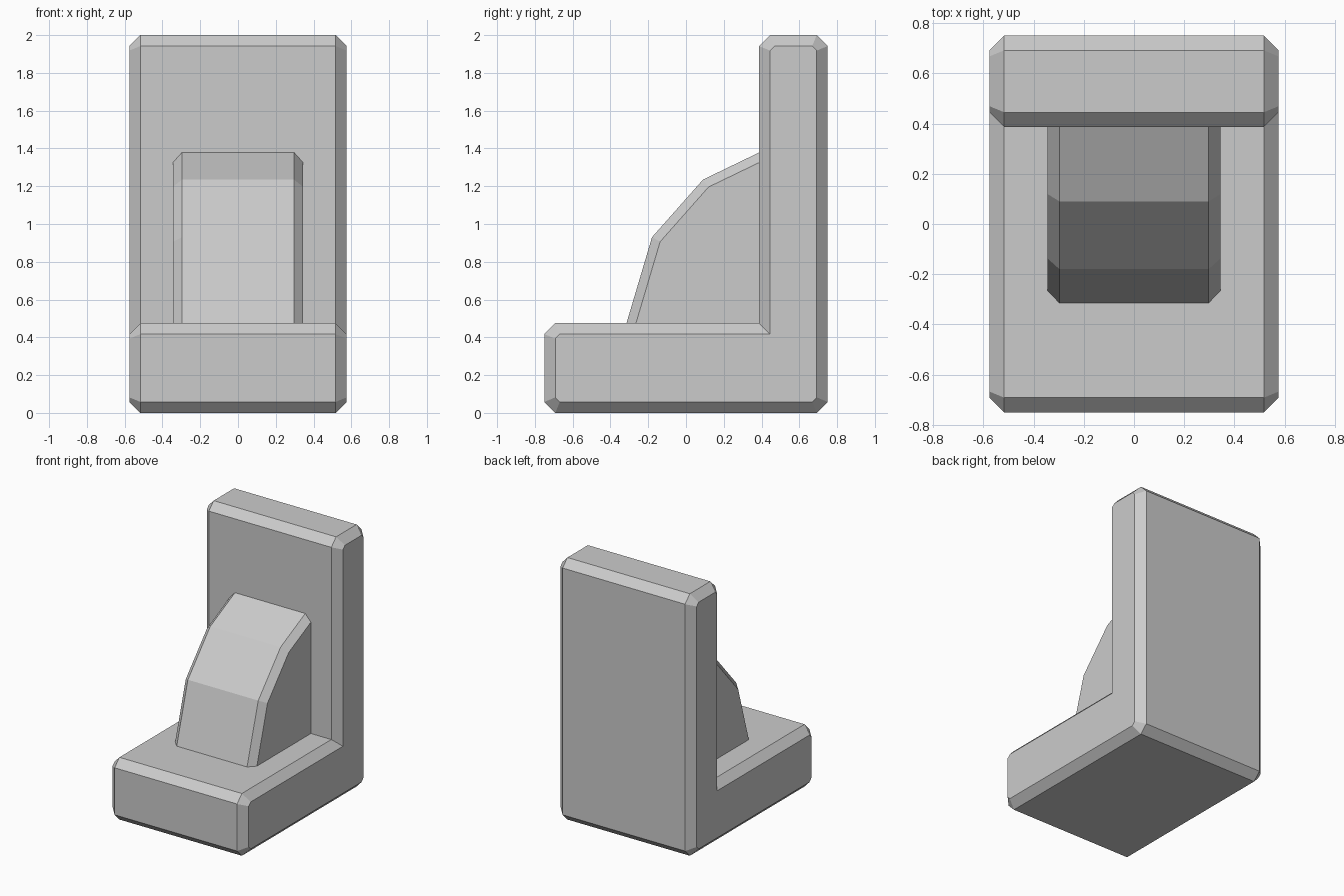
import bpy
import bmesh
from mathutils import Vector

cube = bpy.data.objects.get("Cube")
if cube:
    bpy.data.objects.remove(cube, do_unlink=True)

# Single plain grey
grey = bpy.data.materials.new("plain grey")
grey.use_nodes = True
grey.diffuse_color = (0.6, 0.6, 0.6, 1)
grey.node_tree.nodes["Principled BSDF"].inputs["Base Color"].default_value = (0.6, 0.6, 0.6, 1)


def inset(points, distance):
    """Offset a counter-clockwise (y, z) outline inwards by a distance."""
    result = []
    for i, p in enumerate(points):
        before = (p - points[i - 1]).normalized()
        after = (points[(i + 1) % len(points)] - p).normalized()
        n1 = Vector((-before.y, before.x))
        n2 = Vector((-after.y, after.x))
        result.append(p + (n1 + n2) * distance / (1 + n1.dot(n2)))
    return result


def chamfer_corners(points, size):
    """Cut each convex corner of a counter-clockwise outline."""
    result = []
    for i, p in enumerate(points):
        before = (p - points[i - 1]).normalized()
        after = (points[(i + 1) % len(points)] - p).normalized()
        if before.cross(after) > 0:
            result += [p - before * size, p + after * size]
        else:
            result.append(p)
    return result


def bevelled_slab(name, outline, half_width, bevel):
    """Extrude an outline along x, with chamfered rims on both sides."""
    small = inset(outline, bevel)
    flat = half_width - bevel
    sections = [(-half_width, small), (-flat, outline), (flat, outline), (half_width, small)]
    bm = bmesh.new()
    rings = [[bm.verts.new((x, p.x, p.y)) for p in pts] for x, pts in sections]
    for a, b in zip(rings, rings[1:]):
        for i in range(len(a)):
            bm.faces.new((a[i - 1], a[i], b[i], b[i - 1]))
    bm.faces.new(rings[0])
    bm.faces.new(rings[-1])
    bmesh.ops.recalc_face_normals(bm, faces=bm.faces)
    mesh = bpy.data.meshes.new(name)
    bm.to_mesh(mesh)
    bm.free()
    mesh.materials.append(grey)
    obj = bpy.data.objects.new(name, mesh)
    bpy.context.collection.objects.link(obj)
    return obj


# L-shaped bracket: base plate and upright back in one piece
corners = [Vector(p) for p in ((-0.75, 0), (0.75, 0), (0.75, 2), (0.387, 2),
                               (0.387, 0.475), (-0.75, 0.475))]
bevelled_slab("bracket", chamfer_corners(corners, 0.058), 0.575, 0.058)

# Faceted support rib, with its foot and back sunk into the bracket
rib = [Vector(p) for p in ((-0.367, 0.3), (0.5, 0.3), (0.5, 1.433),
                           (0.09, 1.235), (-0.18, 0.93))]
bevelled_slab("support_rib", rib, 0.345, 0.048)
